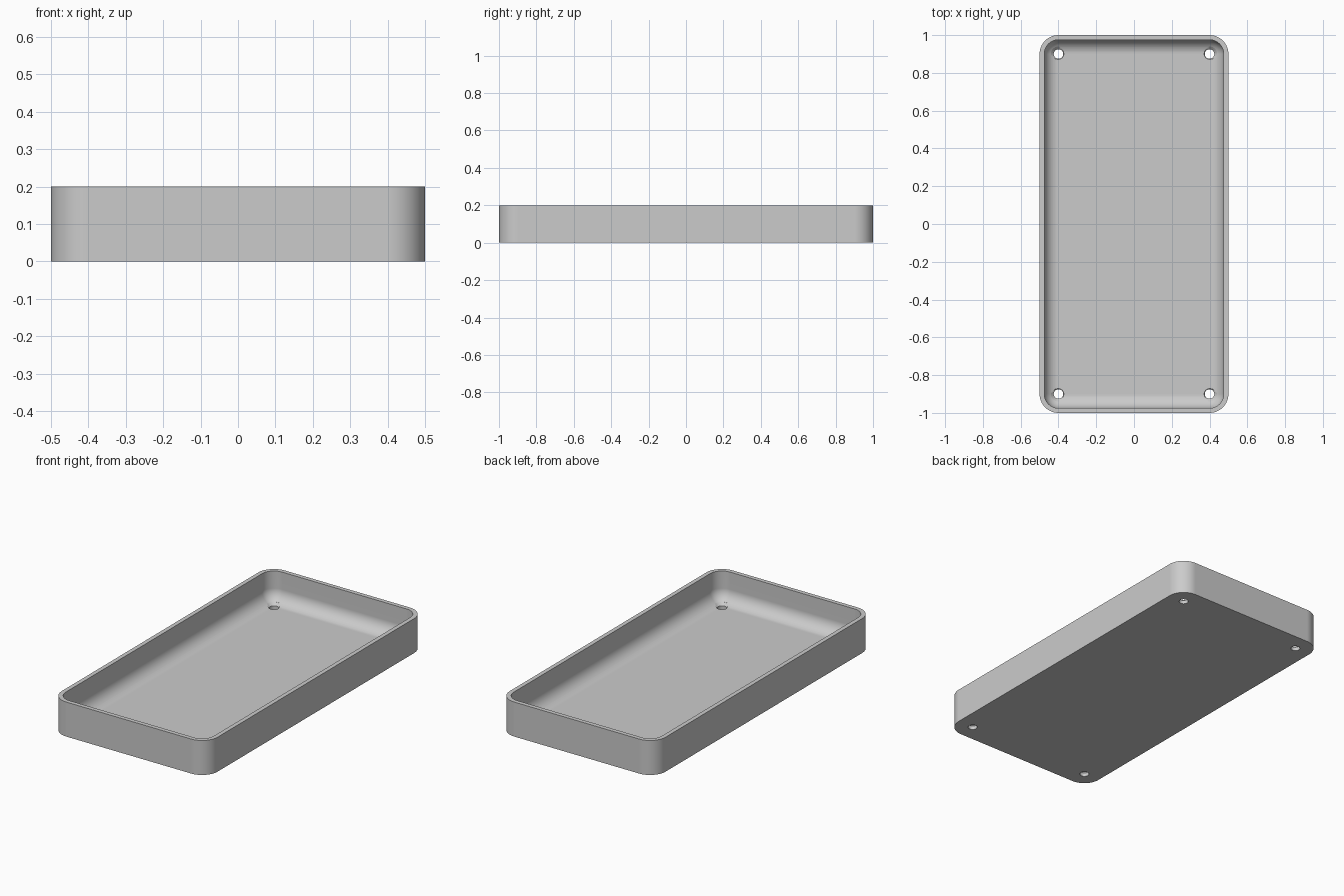
import bpy, bmesh, math
from mathutils import Vector

if "Cube" in bpy.data.objects:
    bpy.data.objects.remove(bpy.data.objects["Cube"], do_unlink=True)

HALF_X, HALF_Y, HEIGHT = 0.5, 1.0, 0.2
CORNER, WALL = 0.1, 0.025
FILLET = CORNER - WALL
CORNER_STEPS, FILLET_STEPS = 12, 12

grey = bpy.data.materials.new("plain_grey")
grey.use_nodes = True
grey.diffuse_color = (0.6, 0.6, 0.6, 1)
grey.node_tree.nodes["Principled BSDF"].inputs["Base Color"].default_value = grey.diffuse_color


def new_object(name, bm):
    bmesh.ops.remove_doubles(bm, verts=bm.verts, dist=1e-5)
    bmesh.ops.recalc_face_normals(bm, faces=bm.faces)
    mesh = bpy.data.meshes.new(name)
    bm.to_mesh(mesh)
    bm.free()
    mesh.materials.append(grey)
    obj = bpy.data.objects.new(name, mesh)
    bpy.context.collection.objects.link(obj)
    return obj


def skin(bm, rings):
    """Join closed rings of points with quads and cap both ends."""
    loops = [[bm.verts.new(p) for p in ring] for ring in rings]
    n = len(loops[0])
    for a, b in zip(loops, loops[1:]):
        for i in range(n):
            j = (i + 1) % n
            bm.faces.new((a[i], a[j], b[j], b[i]))
    bm.faces.new(loops[0])
    bm.faces.new(loops[-1])


def rounded_rectangle(inset, z):
    radius = CORNER - inset
    points = []
    for k, (sx, sy) in enumerate(((1, 1), (-1, 1), (-1, -1), (1, -1))):
        for i in range(CORNER_STEPS + 1):
            a = math.pi / 2 * (k + i / CORNER_STEPS)
            points.append(Vector((sx * (HALF_X - CORNER) + radius * math.cos(a),
                                  sy * (HALF_Y - CORNER) + radius * math.sin(a), z)))
    return points


# Tray shell: outer wall, flat rim, inner wall and a rounded sweep into the floor
profile = [(0, 0), (0, HEIGHT), (WALL, HEIGHT)]
for i in range(FILLET_STEPS + 1):
    a = math.pi / 2 * i / FILLET_STEPS
    profile.append((WALL + FILLET * (1 - math.cos(a)),
                    WALL + FILLET * (1 - math.sin(a))))
bm = bmesh.new()
skin(bm, [rounded_rectangle(inset, z) for inset, z in profile])
tray = new_object("tray", bm)

# Countersunk screw holes, one at the centre of each corner arc
hole_profile = [(0.025, -0.05), (0.025, 0.0215), (0.04, 0.0365), (0.04, 0.08)]
SIDES = 32
bm = bmesh.new()
for sx in (-1, 1):
    for sy in (-1, 1):
        cx, cy = sx * (HALF_X - CORNER), sy * (HALF_Y - CORNER)
        skin(bm, [[(cx + r * math.cos(math.tau * (i + 0.5) / SIDES),
                    cy + r * math.sin(math.tau * (i + 0.5) / SIDES), z)
                   for i in range(SIDES)] for r, z in hole_profile])
cutter = new_object("screw_hole_cutter", bm)
cutter.hide_render = True

cut = tray.modifiers.new("screw_holes", "BOOLEAN")
cut.operation = "DIFFERENCE"
cut.solver = "EXACT"
cut.object = cutter

# Apply the cut so that the hole edges can be kept sharp
bpy.ops.object.select_all(action="DESELECT")
tray.select_set(True)
bpy.context.view_layer.objects.active = tray
bpy.ops.object.modifier_apply(modifier=cut.name)
bpy.data.objects.remove(cutter, do_unlink=True)
bpy.ops.object.shade_smooth_by_angle(angle=math.radians(30))

# Keep the broad flat faces evenly shaded
weighted = tray.modifiers.new("even_shading", "WEIGHTED_NORMAL")
weighted.keep_sharp = True
